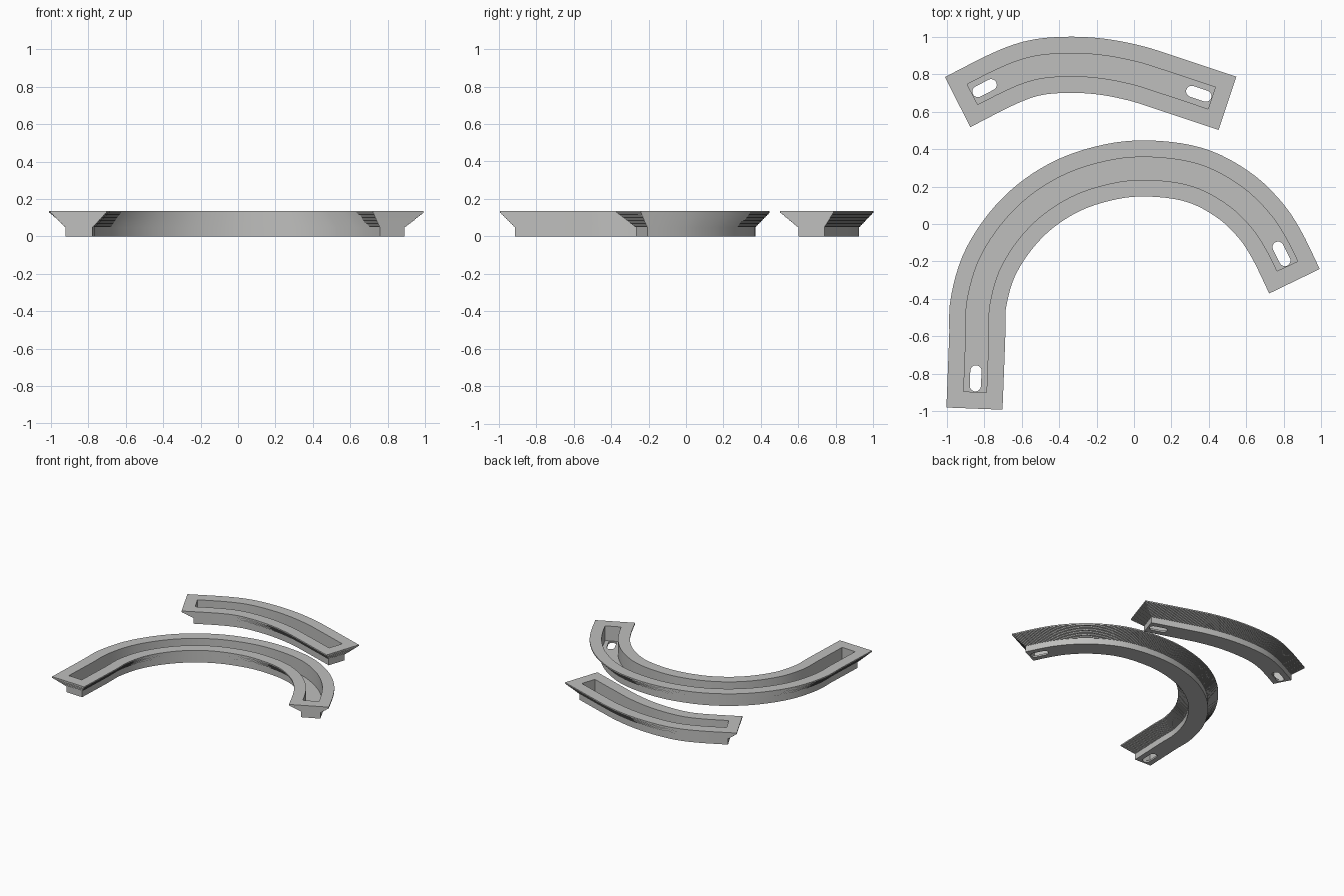
import bpy, bmesh, math
from mathutils import Vector
from mathutils.geometry import interpolate_bezier

cube = bpy.data.objects.get("Cube")
if cube:
    bpy.data.objects.remove(cube)

TOP, RIM, FOOT, WALL, FLOOR = 0.135, 0.15, 0.073, 0.061, 0.014
SHOULDER, LIP, STEPS, SEGMENTS = 0.05, 0.125, 20, 64

grey = bpy.data.materials.new("light grey plastic")
grey.use_nodes = True
colour = (0.52, 0.52, 0.51, 1)
grey.diffuse_color = colour
grey.node_tree.nodes["Principled BSDF"].inputs["Base Color"].default_value = colour


def smooth_path(points):
    """Dense polyline through the points."""
    pts = [Vector(p).to_3d() for p in points]
    n = len(pts)
    path = [pts[0]]
    for i in range(n - 1):
        a, b = pts[i], pts[i + 1]
        length = (b - a).length / 3
        ta = (b - pts[i - 1]).normalized() if i else (b - a).normalized()
        tb = (pts[i + 2] - a).normalized() if i + 2 < n else (b - a).normalized()
        path += interpolate_bezier(a, a + ta * length, b - tb * length, b, 24)[1:]
    return path


def sample(path, distance):
    """Position and direction at a distance along the path."""
    for a, b in zip(path, path[1:]):
        step = (b - a).length
        if distance <= step or b is path[-1]:
            d = (b - a).normalized()
            return a + d * distance, d
        distance -= step


def ring(path, total, half, z):
    """Closed outline around the path, set in from its ends to suit its width."""
    inset = RIM - half
    left, right = [], []
    for i in range(SEGMENTS + 1):
        p, d = sample(path, inset + (total - 2 * inset) * i / SEGMENTS)
        side = Vector((-d.y, d.x, 0)) * half
        left.append(p + side + Vector((0, 0, z)))
        right.append(p - side + Vector((0, 0, z)))
    return left + right[::-1]


def slot_cutter(centre, direction):
    """Rounded slot prism through the floor."""
    angle = math.atan2(direction.y, direction.x)
    bm = bmesh.new()
    outline = []
    for k in range(26):
        t = math.pi * (k % 13) / 12 - math.pi / 2 + (math.pi if k > 12 else 0)
        x = 0.03 * math.cos(t) + (0.04 if k < 13 else -0.04)
        y = 0.03 * math.sin(t)
        outline.append(bm.verts.new((x, y, 0)))
    face = bm.faces.new(outline)
    new = bmesh.ops.extrude_face_region(bm, geom=[face])["geom"]
    top = [v for v in new if isinstance(v, bmesh.types.BMVert)]
    bmesh.ops.translate(bm, verts=top, vec=(0, 0, 0.06))
    bmesh.ops.recalc_face_normals(bm, faces=bm.faces)
    mesh = bpy.data.meshes.new("slot_cutter")
    bm.to_mesh(mesh)
    bm.free()
    ob = bpy.data.objects.new("slot_cutter", mesh)
    ob.location = (centre.x, centre.y, -0.03)
    ob.rotation_euler.z = angle
    ob.hide_render = True
    bpy.context.collection.objects.link(ob)
    return ob


def channel(name, points):
    path = smooth_path(points)
    total = sum((b - a).length for a, b in zip(path, path[1:]))

    # Foot, stepped flare, rim and trough as (half width, height)
    profile = [(FOOT, 0), (FOOT, SHOULDER)]
    for i in range(1, STEPS + 1):
        half = FOOT + (RIM - FOOT) * i / STEPS
        low = SHOULDER + (LIP - SHOULDER) * (i - 1) / (STEPS - 1)
        high = SHOULDER + (LIP - SHOULDER) * i / (STEPS - 1)
        profile += [(half, low), (half, high if i < STEPS else TOP)]
    profile += [(WALL, TOP), (WALL, FLOOR)]

    bm = bmesh.new()
    rings = [[bm.verts.new(v) for v in ring(path, total, *p)] for p in profile]
    n = len(rings[0])
    for a, b in zip(rings, rings[1:]):
        for i in range(n):
            j = (i + 1) % n
            bm.faces.new((a[i], a[j], b[j], b[i]))
    # Underside and trough floor
    for r in (rings[0], rings[-1]):
        for i in range(SEGMENTS):
            bm.faces.new((r[i], r[i + 1], r[n - 2 - i], r[n - 1 - i]))
    bmesh.ops.recalc_face_normals(bm, faces=bm.faces)
    mesh = bpy.data.meshes.new(name)
    bm.to_mesh(mesh)
    bm.free()
    mesh.materials.append(grey)
    ob = bpy.data.objects.new(name, mesh)
    bpy.context.collection.objects.link(ob)

    # Mounting slot near each end
    cutters = []
    for distance in (0.162, total - 0.162):
        cutter = slot_cutter(*sample(path, distance))
        mod = ob.modifiers.new("slot", "BOOLEAN")
        mod.operation, mod.solver, mod.object = "DIFFERENCE", "EXACT", cutter
        cutters.append(cutter)
    bpy.ops.object.select_all(action="DESELECT")
    bpy.context.view_layer.objects.active = ob
    ob.select_set(True)
    for mod in list(ob.modifiers):
        bpy.ops.object.modifier_apply(modifier=mod.name)
    for cutter in cutters:
        bpy.data.objects.remove(cutter)
    bpy.ops.object.shade_smooth_by_angle(angle=math.radians(30))


channel("long_curved_channel", [
    (-0.853, -0.987), (-0.838, -0.6), (-0.832, -0.42), (-0.76, -0.19),
    (-0.59, 0.04), (-0.37, 0.197), (-0.12, 0.28), (0.1, 0.296), (0.34, 0.257),
    (0.54, 0.15), (0.68, 0.015), (0.765, -0.115), (0.858, -0.306)])
channel("short_curved_channel", [
    (-0.943, 0.652), (-0.68, 0.784), (-0.53, 0.835), (-0.36, 0.851),
    (-0.18, 0.842), (0, 0.808), (0.14, 0.765), (0.5, 0.645)])
